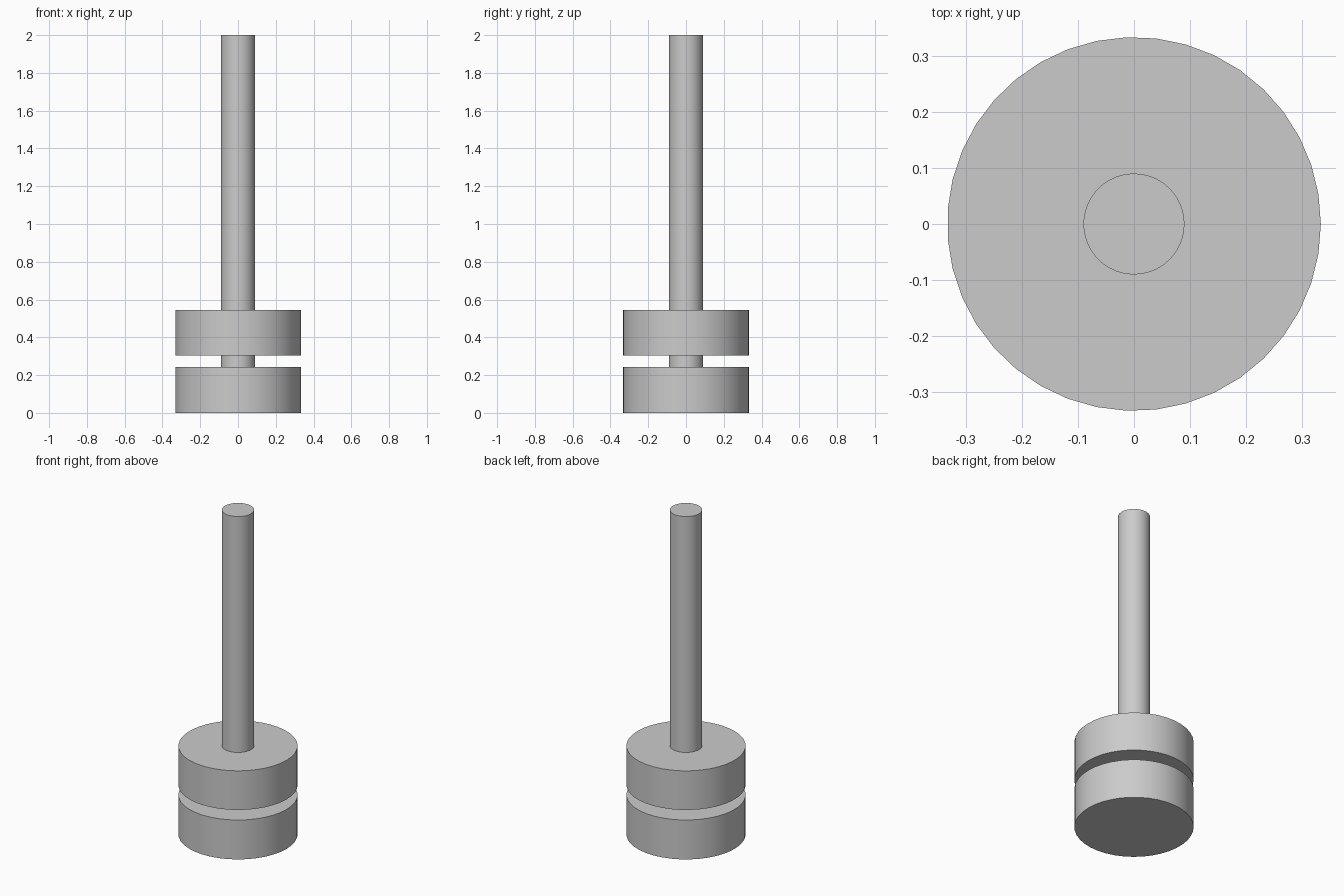
import bpy
import math

cube = bpy.data.objects.get("Cube")
if cube:
    bpy.data.objects.remove(cube, do_unlink=True)

SIDES = 39

grey = bpy.data.materials.new("plain grey")
grey.use_nodes = True
colour = (0.6, 0.6, 0.6, 1)
grey.diffuse_color = colour
grey.node_tree.nodes["Principled BSDF"].inputs["Base Color"].default_value = colour


def cylinder(name, radius, bottom, top):
    """Upright smooth cylinder with a vertex on the +x side."""
    bpy.ops.mesh.primitive_cylinder_add(
        vertices=SIDES, radius=radius, depth=top - bottom,
        location=(0, 0, (bottom + top) / 2), rotation=(0, 0, -math.pi / 2))
    part = bpy.context.object
    part.name = name
    bpy.ops.object.transform_apply(location=False, rotation=True, scale=False)
    bpy.ops.object.shade_smooth_by_angle(angle=math.radians(30))
    part.data.materials.append(grey)
    return part


# Two equal discs with a narrow gap between them
cylinder("lower_disc", 0.333, 0, 0.243)
cylinder("upper_disc", 0.333, 0.305, 0.546)

# Long rod running through the upper disc into the lower one
cylinder("rod", 0.09, 0.12, 2)
